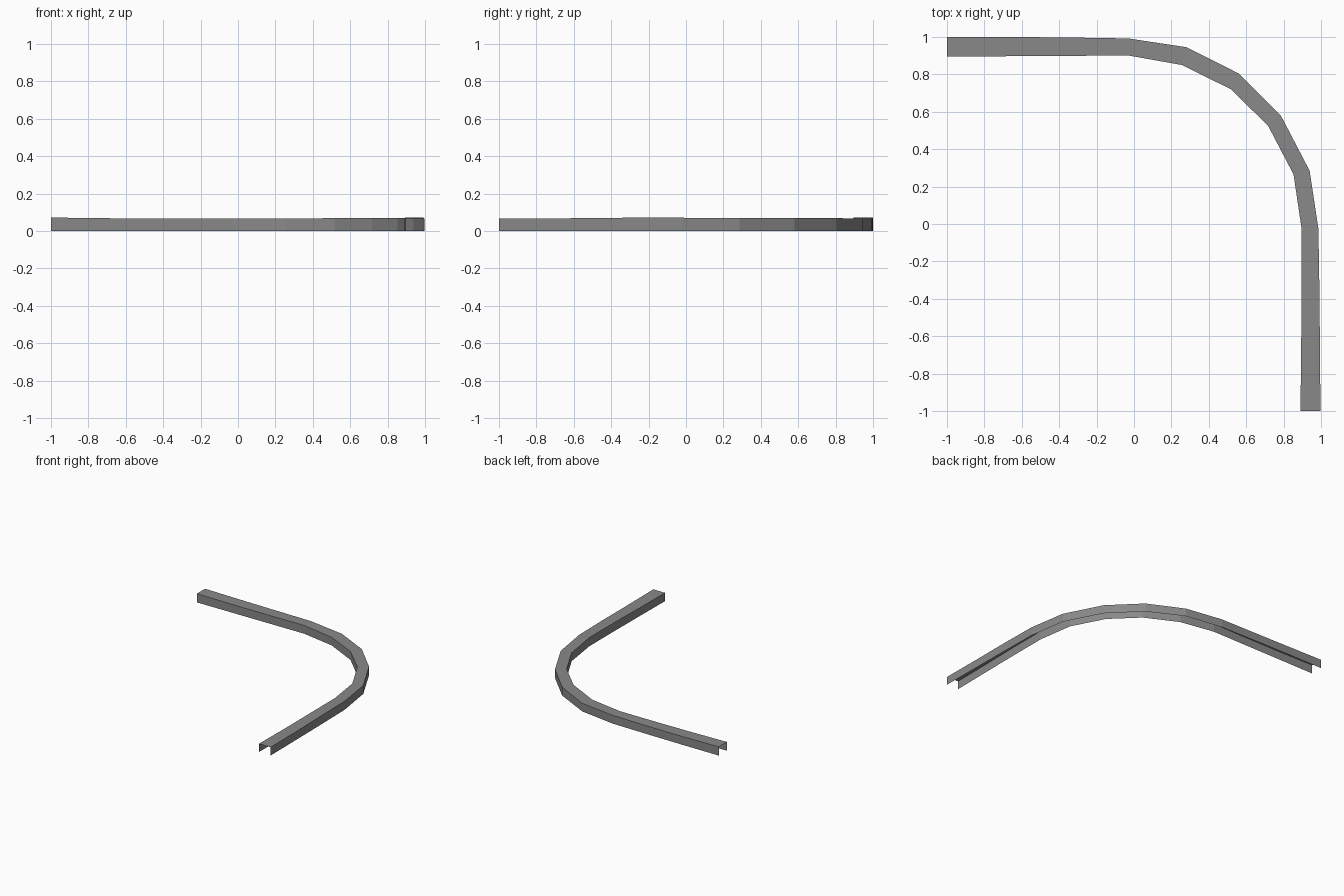
import bpy
from mathutils import Vector

cube = bpy.data.objects.get("Cube")
if cube:
    bpy.data.objects.remove(cube, do_unlink=True)

grey = bpy.data.materials.new("plain grey")
grey.use_nodes = True
colour = (0.25, 0.25, 0.25, 1)
grey.diffuse_color = colour
bsdf = next(n for n in grey.node_tree.nodes if n.type == 'BSDF_PRINCIPLED')
bsdf.inputs["Base Color"].default_value = colour
bsdf.inputs["Roughness"].default_value = 0.8

# Joints along the run: inner point, outer point, height
joints = [
    ((-1.0, 0.895), (-1.0, 1.0), 0.072),
    ((-0.665, 0.897), (-0.665, 1.0), 0.068),
    ((-0.34, 0.899), (-0.34, 0.997), 0.067),
    ((-0.03, 0.901), (-0.03, 0.992), 0.068),
    ((0.256, 0.85), (0.282, 0.945), 0.066),
    ((0.517, 0.721), (0.563, 0.803), 0.069),
    ((0.717, 0.525), (0.785, 0.58), 0.07),
    ((0.853, 0.265), (0.939, 0.285), 0.069),
    ((0.896, -0.025), (0.986, -0.025), 0.071),
    ((0.896, -0.33), (0.991, -0.33), 0.071),
    ((0.894, -0.64), (0.994, -0.64), 0.068),
    ((0.89, -1.0), (0.997, -1.0), 0.068),
]


def channel_ring(inner, outer, height):
    """Inverted U section: inner foot, inner top, outer top, outer foot."""
    return [(*inner, 0), (*inner, height), (*outer, height), (*outer, 0)]


def add_section(index, start, end):
    """One sheet channel, open underneath and at both ends."""
    verts = channel_ring(*start) + channel_ring(*end)
    faces = [(i, i + 4, i + 5, i + 1) for i in range(3)]
    mesh = bpy.data.meshes.new("channel_section")
    mesh.from_pydata([Vector(v) for v in verts], [], faces)
    mesh.materials.append(grey)
    mesh.update()
    if mesh.polygons[1].normal.z < 0:
        mesh.flip_normals()
    obj = bpy.data.objects.new(f"channel_section_{index}", mesh)
    bpy.context.collection.objects.link(obj)


for index, (start, end) in enumerate(zip(joints, joints[1:]), 1):
    add_section(index, start, end)
